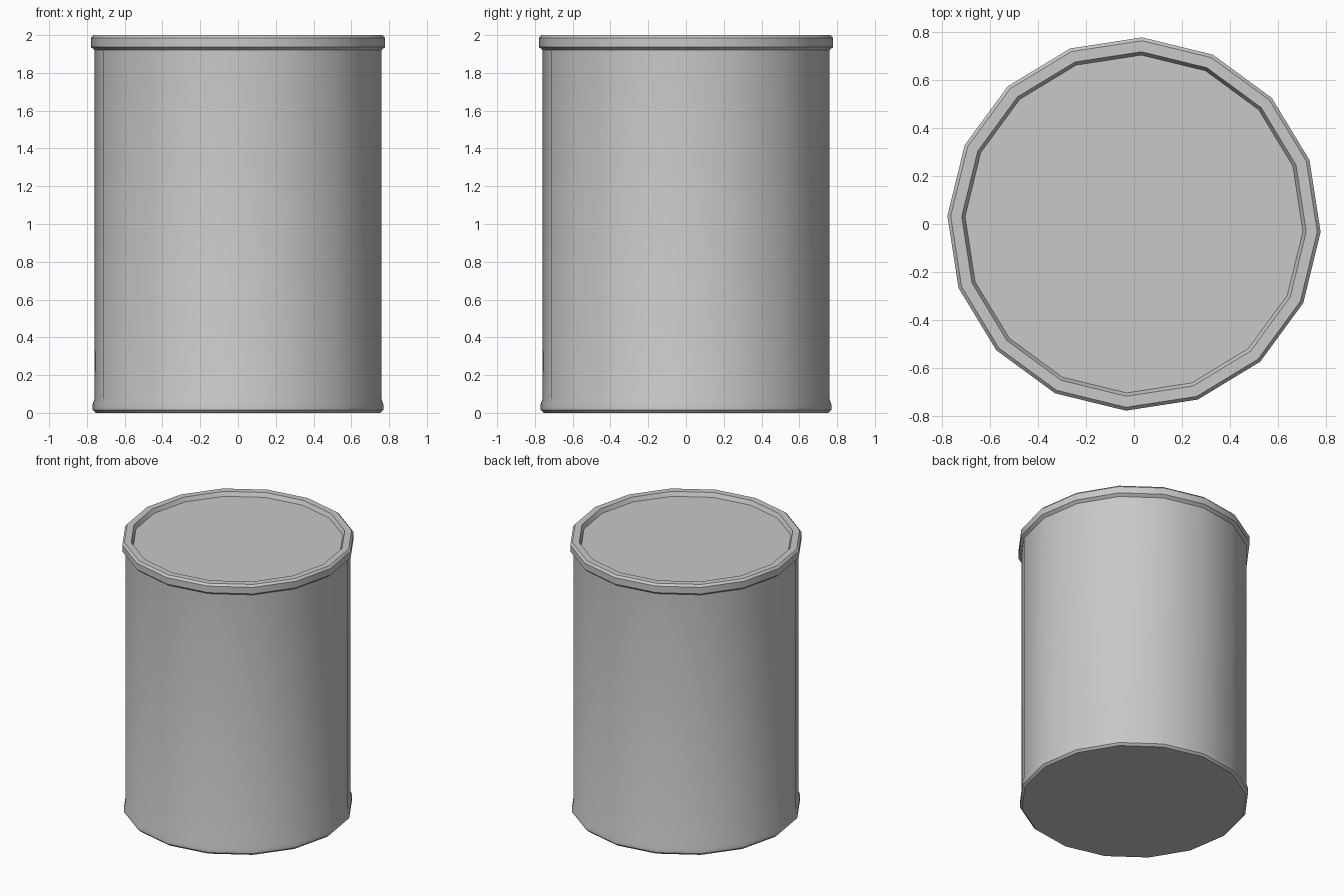
import bpy, bmesh
from math import cos, sin, tau, radians

cube = bpy.data.objects.get("Cube")
if cube:
    bpy.data.objects.remove(cube, do_unlink=True)

SIDES = 16
TURN = radians(-2.5)

grey = bpy.data.materials.new("plain grey metal")
grey.use_nodes = True
colour = (0.58, 0.58, 0.58, 1)
grey.diffuse_color = colour
grey.node_tree.nodes["Principled BSDF"].inputs["Base Color"].default_value = colour


def lathe(name, profile, cap_start=False, cap_end=False):
    """Turn (radius, height) points around z; travel upward faces outward."""
    bm = bmesh.new()
    angles = [TURN + tau * i / SIDES for i in range(SIDES)]
    rings = [[bm.verts.new((r * cos(a), r * sin(a), z)) for a in angles]
             for r, z in profile]
    for low, high in zip(rings, rings[1:]):
        for i in range(SIDES):
            j = (i + 1) % SIDES
            bm.faces.new((low[i], low[j], high[j], high[i]))
    if cap_start:
        bm.faces.new(rings[0][::-1])
    if cap_end:
        bm.faces.new(rings[-1])
    mesh = bpy.data.meshes.new(name)
    bm.to_mesh(mesh)
    bm.free()
    mesh.materials.append(grey)
    obj = bpy.data.objects.new(name, mesh)
    bpy.context.collection.objects.link(obj)
    bpy.ops.object.select_all(action='DESELECT')
    obj.select_set(True)
    bpy.context.view_layer.objects.active = obj
    bpy.ops.object.shade_smooth_by_angle(angle=radians(40))
    return obj


# Can wall with the flared foot and flat base
lathe("can_body", [(0.735, 0.0), (0.755, 0.0), (0.77, 0.015), (0.77, 0.045),
                   (0.76, 0.075), (0.76, 1.92)], cap_start=True)

# Rolled rim around the top
lathe("top_rim", [(0.76, 1.92), (0.78, 1.937), (0.78, 1.985), (0.766, 2.0),
                  (0.72, 2.0), (0.706, 1.97)])

# Recessed lid
lathe("lid", [(0.706, 1.97), (0.69, 1.97)], cap_end=True)
